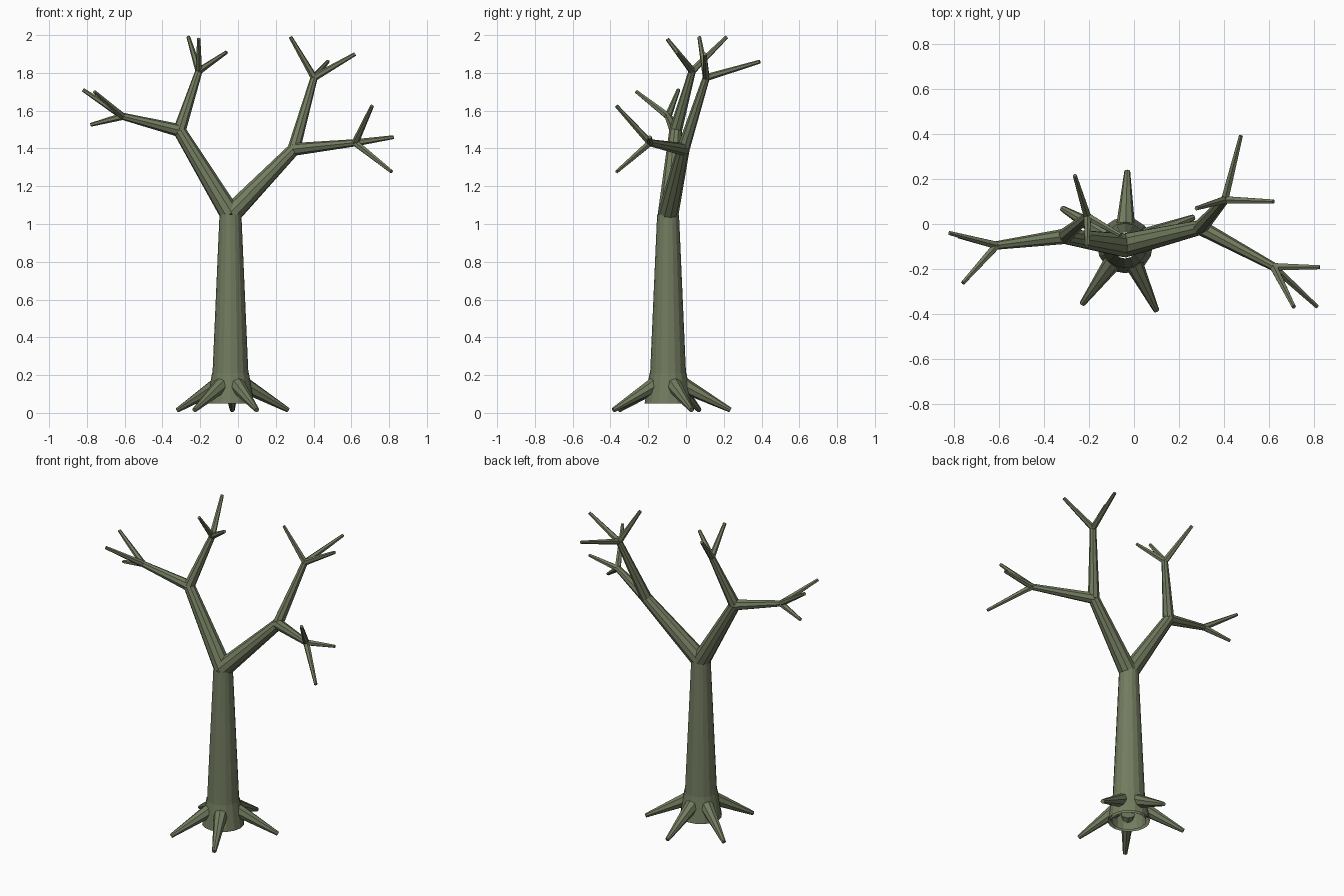
import bpy, bmesh
from mathutils import Vector

if "Cube" in bpy.data.objects:
    bpy.data.objects.remove(bpy.data.objects["Cube"])

bark = bpy.data.materials.new("bark")
bark.diffuse_color = (0.17, 0.20, 0.115, 1)
bark.use_nodes = True
bark.node_tree.nodes["Principled BSDF"].inputs["Base Color"].default_value = bark.diffuse_color


def limb(name, a, b, r1, r2, sides, caps=True):
    """Tapered cylinder running from point a to point b."""
    a, b = Vector(a), Vector(b)
    d = b - a
    bm = bmesh.new()
    bmesh.ops.create_cone(bm, cap_ends=caps, segments=sides,
                          radius1=r1, radius2=r2, depth=d.length)
    me = bpy.data.meshes.new(name)
    bm.to_mesh(me)
    bm.free()
    me.materials.append(bark)
    ob = bpy.data.objects.new(name, me)
    ob.location = (a + b) / 2
    ob.rotation_mode = 'QUATERNION'
    ob.rotation_quaternion = d.to_track_quat('Z', 'Y')
    bpy.context.collection.objects.link(ob)
    return ob


CX, CY = -0.04, -0.095
fork = (CX, CY, 1.05)

# trunk and flared foot
limb("trunk", (CX, CY, 0.05), fork, 0.102, 0.058, 16, False)
limb("trunk_flare", (CX, CY, 0.05), (CX, CY, 0.21), 0.124, 0.098, 16, False)

# roots spreading out from the foot
for i, tip in enumerate([(-0.03, 0.235), (-0.32, 0.07), (-0.23, -0.355),
                         (0.10, -0.385), (0.265, 0.03)]):
    out = Vector((tip[0] - CX, tip[1] - CY, 0)).normalized()
    start = Vector((CX, CY, 0.145)) + out * 0.085
    limb(f"root_{i+1}", start, (*tip, 0.015), 0.042, 0.013, 8)

# main branches -> side branches -> twig tips
tree = [
    ((-0.31, -0.055, 1.495), [
        ((-0.61, -0.095, 1.57), [(-0.82, -0.04, 1.71), (-0.76, -0.262, 1.70),
                                 (-0.78, -0.055, 1.525)]),
        ((-0.207, 0.033, 1.81), [(-0.263, 0.215, 1.99), (-0.208, -0.10, 1.98),
                                 (-0.06, -0.05, 1.91)])]),
    ((0.295, -0.015, 1.395), [
        ((0.403, 0.107, 1.775), [(0.278, 0.07, 1.99), (0.62, 0.10, 1.90),
                                 (0.475, 0.392, 1.86)]),
        ((0.62, -0.19, 1.43), [(0.71, -0.368, 1.625), (0.825, -0.192, 1.46),
                               (0.813, -0.367, 1.277)])]),
]
for i, (node, subs) in enumerate(tree):
    limb(f"main_branch_{i+1}", fork, node, 0.055, 0.034, 10)
    for j, (end, tips) in enumerate(subs):
        limb(f"side_branch_{i+1}_{j+1}", node, end, 0.034, 0.019, 8)
        for k, tip in enumerate(tips):
            limb(f"twig_{i+1}_{j+1}_{k+1}", end, tip, 0.019, 0.01, 6)
